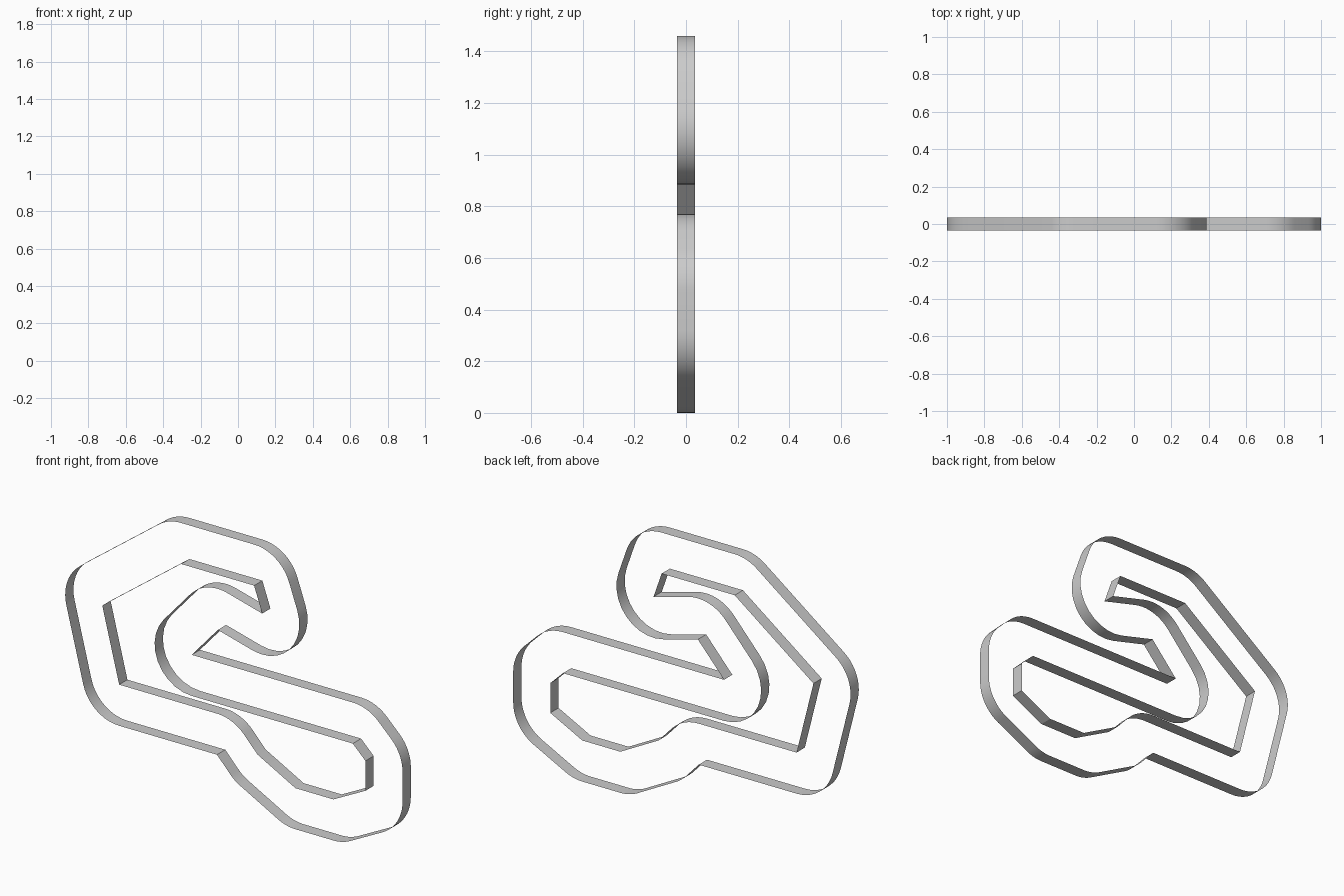
import bpy
import bmesh
import math
from mathutils import Vector

cube = bpy.data.objects.get("Cube")
if cube:
    bpy.data.objects.remove(cube)

WIDTH = 0.22      # distance between the two walls
HALF = 0.035      # half the depth of a wall
STEPS = 10        # segments in each rounded corner

# Corners of the circuit, anticlockwise: x, z, turn (+1 left, -1 right).
# The point is the sharp corner on the inside of the bend.
CORNERS = [
    (0.365, 0.22, 1), (0.59, 0.22, 1), (0.78, 0.317, 1), (0.78, 0.477, 1),
    (0.705, 0.55, 1), (-0.25, 0.77, -1), (-0.095, 0.945, -1),
    (0.168, 1.103, 1), (0.12, 1.24, 1), (-0.313, 1.24, 1),
    (-0.78, 0.892, 1), (-0.68, 0.495, 1), (-0.10, 0.275, -1),
    (0.14, 0.34, 1),
]


def heading(p, q):
    """Direction of the straight that joins two bends."""
    v = Vector((q[0] - p[0], q[1] - p[1]))
    offset = (q[2] - p[2]) / 2 * WIDTH
    return math.atan2(v.y, v.x) - math.asin(offset / v.length)


def trace_walls(corners):
    """Return the inner and outer outlines: sharp on one side, round on the other."""
    inner, outer = [], []
    count = len(corners)
    for i, corner in enumerate(corners):
        x, z, turn = corner
        start = heading(corners[i - 1], corner)
        end = heading(corner, corners[(i + 1) % count])
        sweep = (end - start + math.pi) % math.tau - math.pi
        sharp, rounded = (inner, outer) if turn > 0 else (outer, inner)
        sharp.append((x, z))
        for k in range(STEPS + 1):
            angle = start + sweep * k / STEPS - turn * math.pi / 2
            rounded.append((x + WIDTH * math.cos(angle),
                            z + WIDTH * math.sin(angle)))
    return inner, outer


def make_wall(name, outline, near, far):
    """Closed ribbon along an outline, open at front and back."""
    bm = bmesh.new()
    front = [bm.verts.new((x, near, z)) for x, z in outline]
    back = [bm.verts.new((x, far, z)) for x, z in outline]
    for i in range(len(outline)):
        j = (i + 1) % len(outline)
        bm.faces.new((front[i], front[j], back[j], back[i]))
    mesh = bpy.data.meshes.new(name)
    bm.to_mesh(mesh)
    bm.free()
    wall = bpy.data.objects.new(name, mesh)
    bpy.context.collection.objects.link(wall)
    bpy.ops.object.select_all(action='DESELECT')
    wall.select_set(True)
    bpy.context.view_layer.objects.active = wall
    bpy.ops.object.shade_smooth_by_angle(angle=math.radians(25))


# Walls on either side of the track
inner_outline, outer_outline = trace_walls(CORNERS)
make_wall("inner_track_wall", inner_outline, -HALF, HALF)
make_wall("outer_track_wall", outer_outline, HALF, -HALF)
